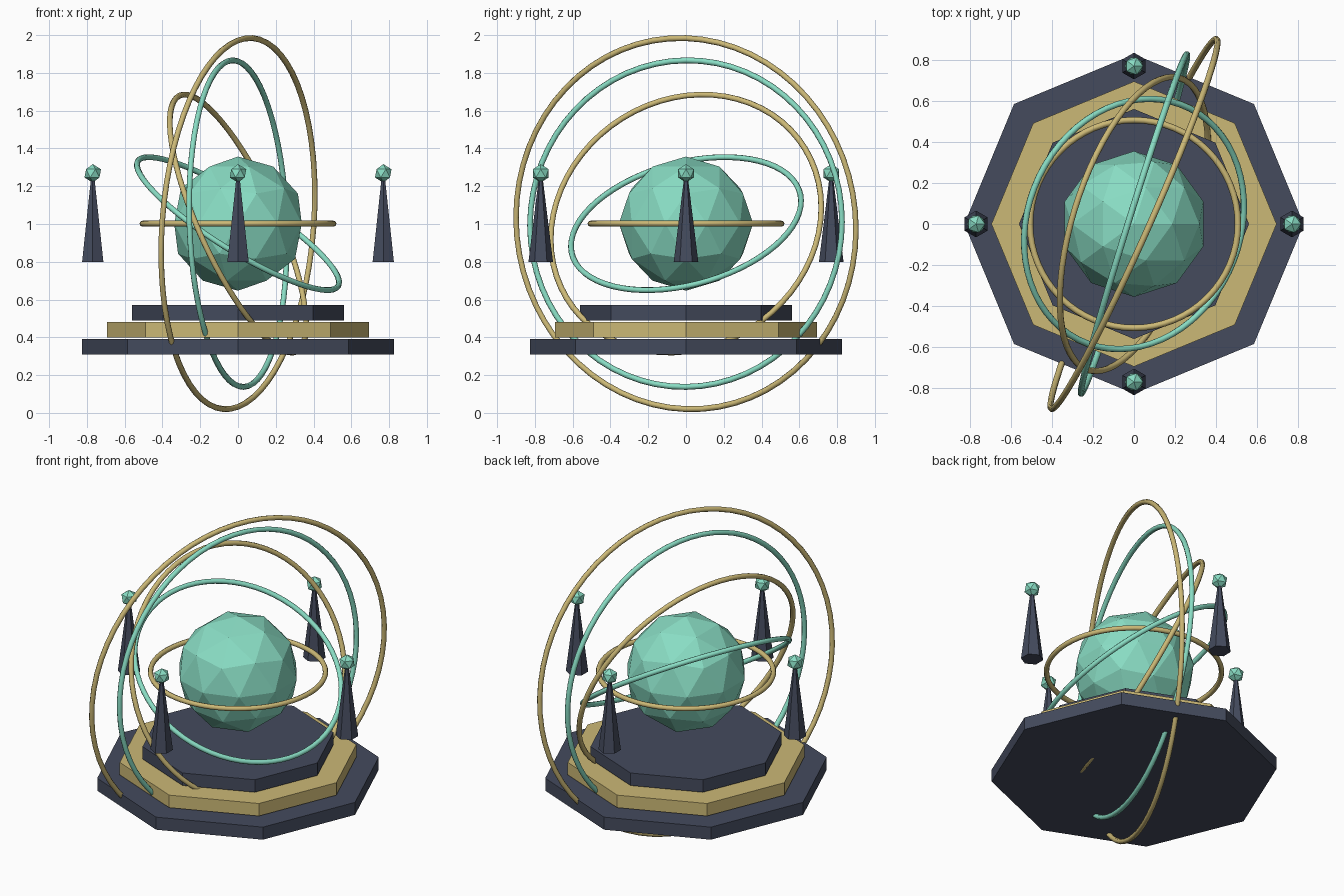
import bpy
from math import radians
from mathutils import Matrix

if "Cube" in bpy.data.objects:
    bpy.data.objects.remove(bpy.data.objects["Cube"])


def material(name, rgb):
    m = bpy.data.materials.new(name)
    m.diffuse_color = (*rgb, 1)
    m.use_nodes = True
    m.node_tree.nodes["Principled BSDF"].inputs["Base Color"].default_value = m.diffuse_color
    return m


TEAL = material("teal", (0.25, 0.72, 0.55))
GOLD = material("gold", (0.60, 0.48, 0.18))
SLATE = material("slate", (0.058, 0.07, 0.11))
CENTRE = (0, 0, 1.002)


def finish(name, mat):
    ob = bpy.context.object
    ob.name = name
    ob.data.materials.append(mat)
    return ob


# Three stacked octagonal plates with thin gaps between them
for i, (radius, mat) in enumerate([(0.826, SLATE), (0.694, GOLD), (0.56, SLATE)]):
    bpy.ops.mesh.primitive_cylinder_add(vertices=8, radius=radius, depth=0.08,
                                        location=(0, 0, 0.35 + 0.09 * i))
    finish(f"base_plate_{i + 1}", mat)

# Faceted core
bpy.ops.mesh.primitive_ico_sphere_add(subdivisions=2, radius=0.355, location=CENTRE)
finish("core_sphere", TEAL)

# Nested rings: radius, tilt about x, then tilt about y
rings = [(0.506, 0, 0), (0.625, 13, 32), (0.745, 16, 65.5),
         (0.865, 17.3, 88), (0.985, 24, 94.5)]
for i, (radius, tilt_x, tilt_y) in enumerate(rings):
    bpy.ops.mesh.primitive_torus_add(major_radius=radius, minor_radius=0.0155,
                                     major_segments=64, minor_segments=8,
                                     location=CENTRE)
    ring = finish(f"orbit_ring_{i + 1}", TEAL if i % 2 else GOLD)
    ring.rotation_euler = (radians(tilt_x), radians(tilt_y), 0)
    bpy.ops.object.shade_smooth()

# Four floating spires, each topped by a small gem
for i, (x, y) in enumerate([(1, 0), (0, 1), (-1, 0), (0, -1)]):
    x, y = x * 0.769, y * 0.769
    bpy.ops.mesh.primitive_cone_add(vertices=6, radius1=0.065, radius2=0.012,
                                    depth=0.43, location=(x, y, 1.015))
    finish(f"spire_{i + 1}", SLATE)
    bpy.ops.mesh.primitive_ico_sphere_add(subdivisions=1, radius=0.049,
                                          location=(x, y, 1.268))
    finish(f"spire_gem_{i + 1}", TEAL)
